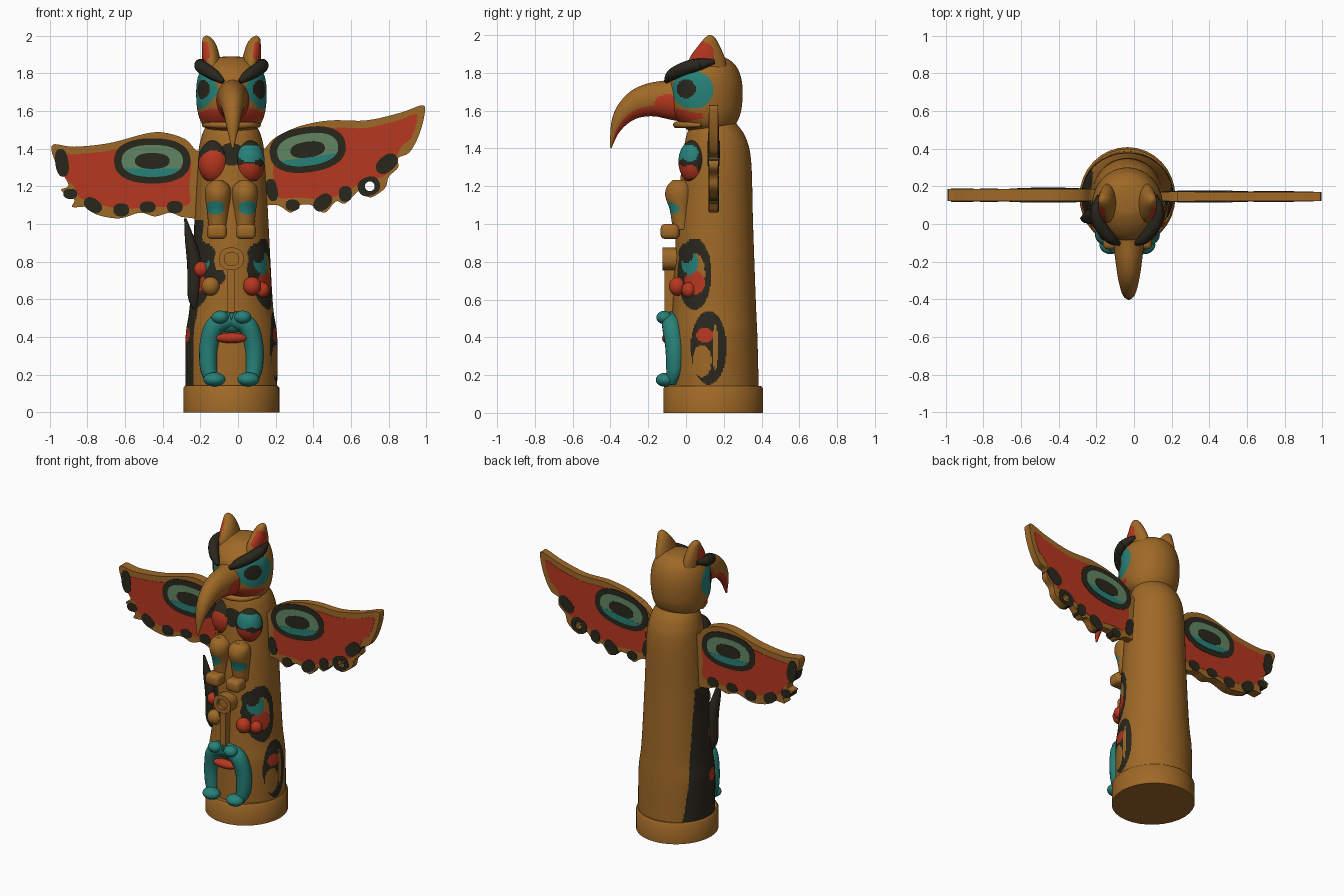
import bpy, bmesh, math
from mathutils import Vector, Matrix

if "Cube" in bpy.data.objects:
    bpy.data.objects.remove(bpy.data.objects["Cube"])

CX = -0.035  # the pole's own centre line


def material(name, rgb):
    m = bpy.data.materials.new(name)
    m.diffuse_color = (*rgb, 1)
    m.use_nodes = True
    m.node_tree.nodes["Principled BSDF"].inputs["Base Color"].default_value = m.diffuse_color
    return m


COLORS = {
    "wood": material("wood brown", (0.345, 0.14, 0.02)),
    "red": material("painted red", (0.47, 0.038, 0.014)),
    "teal": material("painted teal", (0.02, 0.22, 0.19)),
    "black": material("painted black", (0.022, 0.02, 0.012)),
    "sage": material("sage green", (0.12, 0.235, 0.125)),
}
SLOT = {k: i for i, k in enumerate(COLORS)}


def finish(name, bm, color):
    bmesh.ops.recalc_face_normals(bm, faces=bm.faces)
    mesh = bpy.data.meshes.new(name)
    for f in bm.faces:
        f.material_index = SLOT[color]
    bm.to_mesh(mesh)
    bm.free()
    for m in COLORS.values():
        mesh.materials.append(m)
    mesh.shade_smooth()
    mesh.set_sharp_from_angle(angle=math.radians(40))
    ob = bpy.data.objects.new(name, mesh)
    bpy.context.collection.objects.link(ob)
    return ob


def smooth(rows, n, closed=False):
    """Spline through rows of numbers, n steps per span."""
    m, out = len(rows), []
    for i in range(m if closed else m - 1):
        p = [rows[(i + k) % m] if closed else rows[min(max(i + k, 0), m - 1)] for k in (-1, 0, 1, 2)]
        for j in range(n):
            t = j / n
            out.append([0.5 * (2 * b + (c - a) * t + (2 * a - 5 * b + 4 * c - d) * t * t
                               + (3 * b - a - 3 * c + d) * t ** 3) for a, b, c, d in zip(*p)])
    return out if closed else out + [list(rows[-1])]


def loft(name, rows, sides, color):
    """Rows hold a centre and two half axes (9 numbers) of an ellipse."""
    bm = bmesh.new()
    rings = []
    for r in rows:
        c, u, v = Vector(r[:3]), Vector(r[3:6]), Vector(r[6:])
        rings.append([bm.verts.new(c + u * math.cos(a) + v * math.sin(a))
                      for a in (2 * math.pi * k / sides for k in range(sides))])
    for a, b in zip(rings, rings[1:]):
        for k in range(sides):
            bm.faces.new((a[k], a[(k + 1) % sides], b[(k + 1) % sides], b[k]))
    bm.faces.new(rings[0])
    bm.faces.new(rings[-1])
    return finish(name, bm, color)


def zrow(z, cx, rx, y0, y1):
    return [cx, (y0 + y1) / 2, z, rx, 0, 0, 0, (y1 - y0) / 2, 0]


def tube(name, pts, color, side=1):
    """Tapered tube; points are x offset from the centre line, y, z, radius."""
    pts = smooth([(CX + side * x, y, z, r) for x, y, z, r in pts], 6)
    rows = []
    for i, p in enumerate(pts):
        t = Vector(pts[min(i + 1, len(pts) - 1)][:3]) - Vector(pts[max(i - 1, 0)][:3])
        u = t.cross(Vector((0, 1, 0.3))).normalized() * p[3]
        rows.append([*p[:3], *u, *(t.normalized().cross(u))])
    return loft(name, rows, 16, color)


def blob(name, c, r, color):
    bm = bmesh.new()
    bmesh.ops.create_uvsphere(bm, u_segments=64, v_segments=40, radius=1,
                              matrix=Matrix.Translation(c) @ Matrix.Diagonal((*r, 1)))
    return finish(name, bm, color)


def block(name, c, size, bevel, color):
    bm = bmesh.new()
    bmesh.ops.create_cube(bm, size=1, matrix=Matrix.Translation(c) @ Matrix.Diagonal((*size, 1)))
    bmesh.ops.bevel(bm, geom=bm.edges[:], offset=bevel, segments=3, affect='EDGES', profile=0.5)
    return finish(name, bm, color)


def plate(name, loops, y0, y1, color):
    """Flat plate in x-z from an outline and optional hole loops."""
    bm = bmesh.new()
    for loop in loops:
        vs = [bm.verts.new((x, y0, z)) for x, z in loop]
        for a, b in zip(vs, vs[1:] + vs[:1]):
            bm.edges.new((a, b))
    bmesh.ops.triangle_fill(bm, edges=bm.edges[:], use_beauty=True)
    ext = bmesh.ops.extrude_face_region(bm, geom=bm.faces[:])
    bmesh.ops.translate(bm, vec=(0, y1 - y0, 0), verts=[g for g in ext["geom"] if isinstance(g, bmesh.types.BMVert)])
    return finish(name, bm, color)


def oval(cx, cz, rx, rz, tilt=0, a0=0, a1=360, n=40, power=0.85):
    pts = []
    for k in range(n):
        a = math.radians(a0 + (a1 - a0) * k / (n if a1 - a0 == 360 else n - 1))
        c, s = math.cos(a), math.sin(a)
        x, z = rx * math.copysign(abs(c) ** power, c), rz * math.copysign(abs(s) ** power, s)
        t = math.radians(tilt)
        pts.append((cx + x * math.cos(t) - z * math.sin(t), cz + x * math.sin(t) + z * math.cos(t)))
    return pts


def paint(ob, rules):
    """Colour faces inside ellipses seen from F front, R right, L left or S both sides."""
    for p in ob.data.polygons:
        c, n = p.center, p.normal
        facing = {"F": n.y < -0.1, "R": n.x > 0.1, "L": n.x < -0.1, "S": abs(n.x) > 0.1}
        for view, u, z, ru, rz, color in rules:
            w = c.x if view == "F" else c.y
            if facing[view] and ((w - u) / ru) ** 2 + ((c.z - z) / rz) ** 2 < 1:
                p.material_index = SLOT[color]


# Base and pole
loft("base", [zrow(0, CX, 0.255, -0.12, 0.408), zrow(0.13, CX, 0.255, -0.12, 0.408),
              zrow(0.142, CX, 0.245, -0.11, 0.398)], 32, "wood")
pole = loft("pole", smooth([zrow(*r) for r in (
    (0.13, CX, 0.243, -0.08, 0.385), (0.4, CX, 0.243, -0.08, 0.378), (0.58, CX, 0.22, -0.07, 0.37),
    (1.0, CX, 0.197, -0.05, 0.355), (1.33, CX, 0.18, -0.02, 0.345), (1.46, CX, 0.16, 0.0, 0.315),
    (1.54, CX, 0.125, 0.03, 0.26))], 36), 220, "wood")
for p in pole.data.polygons:  # dark left flank with a slanted edge
    if p.center.x < CX and p.center.z < 1.02 and 0.02 < p.center.y < 0.34 - 0.12 * p.center.z:
        p.material_index = SLOT["black"]
paint(pole, [
    ("S", 0.045, 0.735, 0.09, 0.19, "black"), ("R", 0.055, 0.74, 0.045, 0.1, "wood"),
    ("S", 0.045, 0.69, 0.055, 0.062, "red"), ("S", 0.02, 0.795, 0.045, 0.062, "teal"),
    ("S", 0.0, 0.845, 0.04, 0.05, "black"),
    ("S", 0.12, 0.345, 0.095, 0.195, "black"), ("R", 0.085, 0.275, 0.05, 0.085, "wood"),
    ("R", 0.155, 0.35, 0.014, 0.12, "wood"), ("S", 0.1, 0.41, 0.045, 0.04, "red"),
    ("F", -0.11, 0.72, 0.045, 0.04, "black"), ("F", CX, 1.37, 0.07, 0.06, "black")])

# Head and beak
head = loft("head", smooth([zrow(*r) for r in (
    (1.49, CX, 0.11, 0.02, 0.23), (1.53, CX, 0.155, -0.03, 0.265), (1.6, CX, 0.18, -0.08, 0.292),
    (1.7, CX, 0.187, -0.09, 0.3), (1.78, CX, 0.178, -0.08, 0.29), (1.84, CX, 0.148, -0.03, 0.262),
    (1.88, CX, 0.09, 0.04, 0.21), (1.89, CX, 0.02, 0.1, 0.15))], 14), 160, "wood")
paint(head, [
    ("F", CX, 1.575, 0.18, 0.045, "red"), ("S", 0.035, 1.71, 0.11, 0.1, "teal"),
    ("S", 0.0, 1.715, 0.05, 0.05, "black")])

beak_rows = []
for yt, zt, yb, zb, w in ((0.05, 1.8, 0.05, 1.53, 0.1), (-0.08, 1.765, -0.07, 1.55, 0.085),
                          (-0.2, 1.745, -0.17, 1.57, 0.072), (-0.29, 1.705, -0.25, 1.562, 0.06),
                          (-0.36, 1.63, -0.31, 1.53, 0.046), (-0.395, 1.54, -0.36, 1.475, 0.03),
                          (-0.403, 1.405, -0.395, 1.4, 0.006)):
    beak_rows.append([CX + 0.007, (yt + yb) / 2, (zt + zb) / 2, w, 0, 0, 0, (yt - yb) / 2, (zt - zb) / 2])
beak = loft("beak", smooth(beak_rows, 8), 64, "wood")
for i, p in enumerate(beak.data.polygons):  # red mouth along the underside
    if i < 48 * 64 and math.sin(2 * math.pi * (i % 64 + 0.5) / 64) < -0.4:
        p.material_index = SLOT["red"]
paint(beak, [("S", -0.1, 1.64, 0.065, 0.045, "red")])
tube("lower_jaw", [(-0.145, 0.08, 1.525, 0.012), (-0.1, -0.015, 1.525, 0.016), (0, -0.05, 1.525, 0.018),
                   (0.1, -0.015, 1.525, 0.016), (0.145, 0.08, 1.525, 0.012)], "wood")

for s, side in ((1, "right"), (-1, "left")):
    # Brows and ears
    tube(side + "_brow", [(0.045, -0.105, 1.755, 0.012), (0.09, -0.075, 1.79, 0.03), (0.145, -0.005, 1.825, 0.035),
                          (0.165, 0.07, 1.845, 0.032), (0.15, 0.15, 1.86, 0.012)], "black", s)
    ear = loft(side + "_ear", smooth([zrow(z, CX + s * x, rx, a, b) for z, x, rx, a, b in (
        (1.8, 0.1, 0.05, 0.0, 0.22), (1.88, 0.108, 0.048, 0.02, 0.205), (1.95, 0.118, 0.038, 0.07, 0.175),
        (1.985, 0.128, 0.024, 0.1, 0.155), (2.0, 0.132, 0.004, 0.12, 0.135))], 8), 64, "wood")
    paint(ear, [("R" if s > 0 else "L", 0.085, 1.9, 0.065, 0.065, "red")])

    # Chest bulges
    x = CX + s * 0.092
    chest = blob(side + "_chest", (x, 0.04, 1.33), (0.085, 0.08, 0.115), "black")
    if s > 0:
        paint(chest, [("F", x + 0.005, 1.375, 0.065, 0.045, "teal"), ("R", 0.02, 1.375, 0.045, 0.045, "teal"),
                      ("F", x, 1.275, 0.08, 0.045, "red"), ("R", 0.02, 1.275, 0.045, 0.035, "red")])
    else:
        paint(chest, [("F", x - 0.005, 1.3, 0.082, 0.09, "red")])

    # Bent legs with hands below
    x = CX + s * 0.072
    leg = loft(side + "_leg", smooth([zrow(*r) for r in (
        (0.97, x, 0.048, -0.07, 0.03), (1.07, x, 0.058, -0.085, 0.03), (1.15, x, 0.068, -0.11, 0.04),
        (1.2, x, 0.062, -0.1, 0.03), (1.232, x, 0.025, -0.07, 0.0))], 10), 64, "wood")
    paint(leg, [("F", x + s * 0.015, 1.085, 0.05, 0.035, "teal")])
    block(side + "_foot", (x + s * 0.005, -0.085, 0.96), (0.105, 0.1, 0.08), 0.025, "wood")

    # Paws at the middle
    blob(side + "_upper_paw", (CX + s * 0.11, -0.045, 0.67), (0.048, 0.045, 0.05), "red" if s > 0 else "wood")
    blob(side + "_side_paw", (CX + s * 0.16, 0.015, 0.65 if s > 0 else 0.76), (0.042, 0.038, 0.042), "red")

    # Seated lower figure
    tube(side + "_frog_limb", [(0.1, -0.08, 0.16, 0.03), (0.12, -0.06, 0.23, 0.045), (0.12, -0.06, 0.35, 0.05),
                               (0.085, -0.075, 0.46, 0.052), (0.0, -0.08, 0.495, 0.045)], "teal", s)
    blob(side + "_frog_foot", (CX + s * 0.09, -0.11, 0.175), (0.058, 0.05, 0.037), "teal")
    blob(side + "_frog_eye", (CX + s * 0.06, -0.115, 0.505), (0.045, 0.042, 0.035), "teal")
blob("frog_head", (CX, -0.06, 0.475), (0.11, 0.05, 0.055), "teal")
blob("frog_mouth", (CX, -0.095, 0.395), (0.085, 0.032, 0.028), "red")

# Ring with a rod on the front
plate("ring_rod", [[(CX - 0.02, 0.53), (CX + 0.02, 0.53), (CX + 0.02, 0.78), (CX - 0.02, 0.78)]], -0.115, -0.03, "wood")
plate("ring_plate", [oval(CX, 0.815, 0.055, 0.05)], -0.1, -0.02, "wood")
plate("ring_rim", [oval(CX, 0.815, 0.065, 0.06), oval(CX, 0.815, 0.038, 0.034)], -0.125, -0.02, "wood")

# Black horn on the left flank
tube("left_horn", [(0.245, 0.03, 1.03, 0.006), (0.222, 0.03, 0.92, 0.025), (0.195, 0.04, 0.78, 0.04),
                   (0.2, 0.04, 0.62, 0.032), (0.195, 0.04, 0.55, 0.01)], "black", -1)

# Wings: wood board, red field, eye ovals and dark feather tips, each layer slightly proud
RIGHT = [(0.08, 1.36), (0.14, 1.4), (0.2, 1.46), (0.33, 1.52), (0.49, 1.55), (0.68, 1.55), (0.86, 1.59), (0.98, 1.63),
         (0.99, 1.58), (0.96, 1.47), (0.91, 1.38), (0.85, 1.35), (0.85, 1.3), (0.8, 1.25), (0.78, 1.19), (0.7, 1.14),
         (0.65, 1.18), (0.57, 1.11), (0.52, 1.12), (0.46, 1.06), (0.39, 1.1), (0.33, 1.1), (0.28, 1.06),
         (0.21, 1.1), (0.08, 1.12)]
RIGHT_RED = [(0.19, 1.2), (0.2, 1.38), (0.3, 1.47), (0.5, 1.51), (0.68, 1.51), (0.85, 1.55), (0.95, 1.58), (0.92, 1.46),
             (0.86, 1.4), (0.8, 1.27), (0.66, 1.22), (0.57, 1.17), (0.46, 1.13), (0.33, 1.14), (0.22, 1.14)]
LEFT = [(-0.15, 1.36), (-0.22, 1.39), (-0.28, 1.45), (-0.39, 1.485), (-0.49, 1.48), (-0.68, 1.43), (-0.87, 1.41),
        (-0.985, 1.42), (-0.97, 1.33), (-0.9, 1.21), (-0.94, 1.18), (-0.87, 1.13), (-0.88, 1.09), (-0.8, 1.09),
        (-0.75, 1.05), (-0.63, 1.03), (-0.52, 1.06), (-0.44, 1.04), (-0.36, 1.06), (-0.28, 1.035), (-0.15, 1.06)]
LEFT_RED = [(-0.26, 1.2), (-0.26, 1.36), (-0.4, 1.44), (-0.5, 1.44), (-0.68, 1.39), (-0.88, 1.37), (-0.94, 1.37),
            (-0.92, 1.25), (-0.87, 1.2), (-0.84, 1.14), (-0.75, 1.11), (-0.62, 1.08), (-0.48, 1.09), (-0.27, 1.1)]
RIGHT_TIPS = [(0.18, 1.18, 0.03, 0.06, 10), (0.29, 1.1, 0.037, 0.03, 0), (0.45, 1.115, 0.055, 0.038, 40),
              (0.57, 1.16, 0.035, 0.042, 0), (0.79, 1.32, 0.065, 0.042, 40)]
LEFT_TIPS = [(-0.935, 1.325, 0.035, 0.075, 8), (-0.89, 1.16, 0.037, 0.027, 0), (-0.77, 1.1, 0.052, 0.035, -35),
             (-0.62, 1.075, 0.042, 0.035, 0), (-0.48, 1.09, 0.042, 0.03, 0), (-0.335, 1.09, 0.042, 0.033, 0)]
HOLE = oval(0.7, 1.2, 0.026, 0.026, power=1, n=24)
for side, edge, red, tips, back, (ex, ez, tilt), holes in (
        ("right", RIGHT, RIGHT_RED, RIGHT_TIPS, 0.17, (0.37, 1.395, 8), [HOLE]),
        ("left", LEFT, LEFT_RED, LEFT_TIPS, 0.185, (-0.455, 1.335, 0), [])):
    def layer(name, loops, lift, color):
        plate(side + "_wing_" + name, loops, 0.122 - lift, back + lift, color)
    layer("board", [smooth(edge, 5, True)] + holes, 0, "wood")
    layer("field", [smooth(red, 5, True)], 0.002, "red")
    layer("eye_rim", [oval(ex, ez, 0.203, 0.12, tilt)], 0.004, "black")
    layer("eye", [oval(ex, ez, 0.163, 0.085, tilt)], 0.006, "sage")
    layer("eye_shade", [oval(ex, ez, 0.163, 0.085, tilt, 205, 335)], 0.007, "teal")
    layer("pupil", [oval(ex, ez, 0.092, 0.042, tilt)], 0.009, "black")
    for i, (x, z, rx, rz, t) in enumerate(tips):
        layer("feather_tip_%d" % i, [oval(x, z, rx, rz, t, n=24)], 0.004, "black")
    for h in holes:
        layer("hole_rim", [oval(0.695, 1.2, 0.06, 0.05, 20, n=24), h], 0.004, "black")
